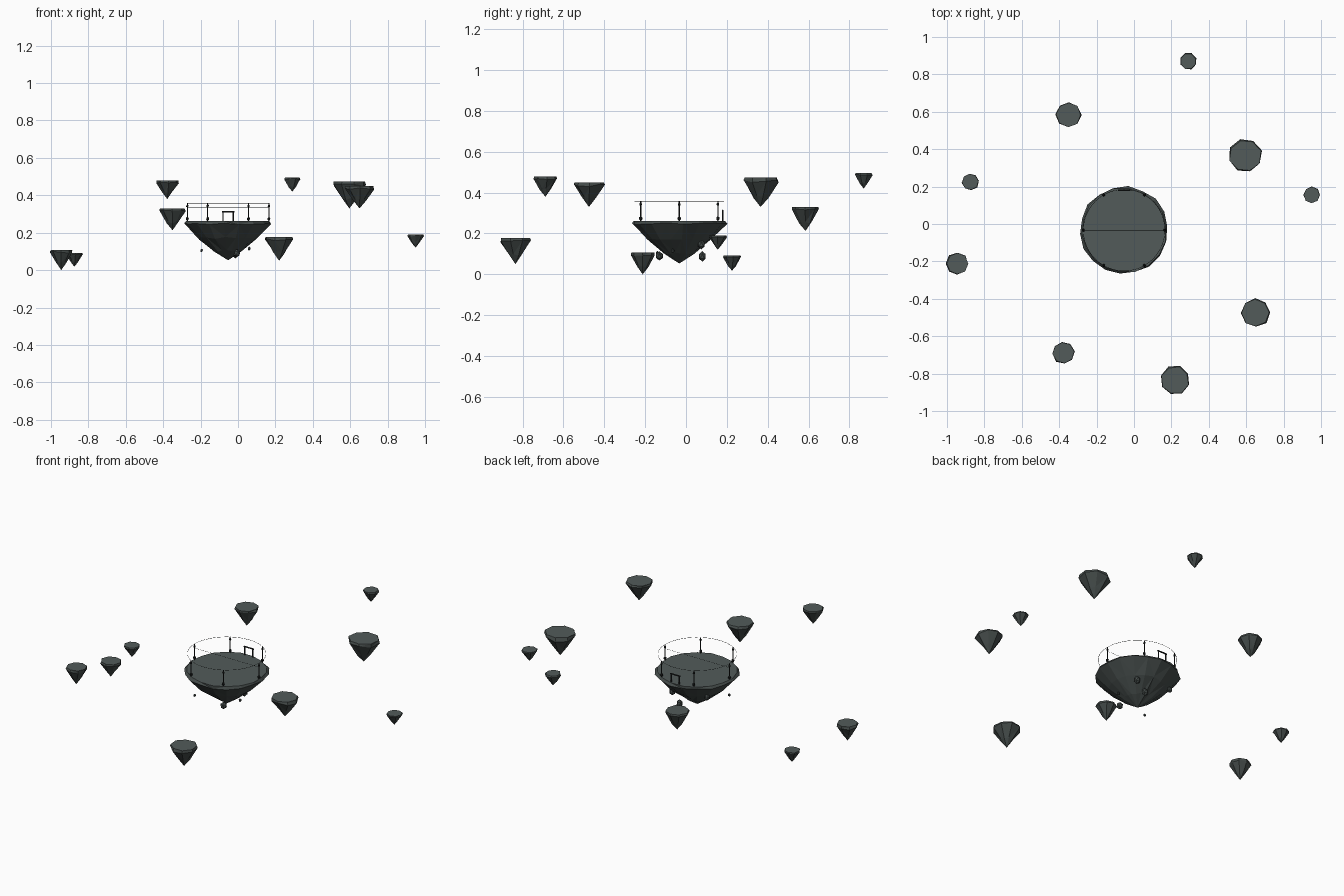
import bpy, bmesh, math, random
from mathutils import Vector

random.seed(4)
cube = bpy.data.objects.get("Cube")
if cube:
    bpy.data.objects.remove(cube)


def material(name, color):
    m = bpy.data.materials.new(name)
    m.use_nodes = True
    m.diffuse_color = (*color, 1)
    m.node_tree.nodes["Principled BSDF"].inputs["Base Color"].default_value = (*color, 1)
    return m


STONE = material("slate stone", (0.085, 0.105, 0.102))
ROCK = material("dark rock", (0.06, 0.073, 0.07))
METAL = material("black metal", (0.015, 0.018, 0.018))


def finish(name, bm, *mats):
    bmesh.ops.recalc_face_normals(bm, faces=bm.faces)
    mesh = bpy.data.meshes.new(name)
    bm.to_mesh(mesh)
    bm.free()
    for m in mats:
        mesh.materials.append(m)
    obj = bpy.data.objects.new(name, mesh)
    bpy.context.collection.objects.link(obj)
    return obj


def island(name, x, y, radius, top, bottom, sides, profile, rough):
    """Flat-topped rock tapering to a point, from (radius, height) fractions."""
    bm = bmesh.new()
    rings, height, turn = [], top - bottom, random.random()
    for i, (r, h) in enumerate(profile):
        ring = []
        for k in range(sides):
            a = math.tau * (k + turn) / sides
            rr = radius * r * (1 + random.uniform(-rough, rough))
            z = bottom + height * (h + (random.uniform(-rough, rough) if i else 0))
            ring.append(bm.verts.new((x + rr * math.cos(a), y + rr * math.sin(a), z)))
        rings.append(ring)
    bm.faces.new(rings[0])
    for up, low in zip(rings, rings[1:]):
        for k in range(sides):
            j = (k + 1) % sides
            bm.faces.new((up[k], up[j], low[j], low[k]))
    tip = bm.verts.new((x, y, bottom))
    for k in range(sides):
        bm.faces.new((rings[-1][k], rings[-1][(k + 1) % sides], tip))
    bmesh.ops.triangulate(bm, faces=[f for f in bm.faces if len(f.verts) == 4])
    bm.normal_update()
    for f in bm.faces:
        f.material_index = 0 if len(f.verts) > 4 else 1
    return finish(name, bm, STONE, ROCK)


def rod(name, a, b, radius, sides=6):
    a, b = Vector(a), Vector(b)
    bpy.ops.mesh.primitive_cylinder_add(vertices=sides, radius=radius,
                                        depth=(b - a).length, location=(a + b) / 2)
    o = bpy.context.object
    o.rotation_euler = (b - a).to_track_quat('Z', 'Y').to_euler()
    o.name = name
    o.data.materials.append(METAL)


def ball(name, loc, radius, mat, stretch=1.0):
    bpy.ops.mesh.primitive_ico_sphere_add(subdivisions=1, radius=radius, location=loc)
    o = bpy.context.object
    o.name = name
    o.scale.z = stretch
    o.data.materials.append(mat)


# Main platform
CX, CY, FLOOR = -0.053, -0.033, 0.262
island("main_island", CX, CY, 0.235, FLOOR, 0.053, 18,
       [(0.96, 1), (1, 0.93), (0.68, 0.57), (0.32, 0.24)], 0.025)

# Outlying floating islands: x, y, radius, top, bottom
outer = [(0.29, 0.87, 0.045, 0.495, 0.42), (-0.35, 0.585, 0.069, 0.33, 0.213),
         (0.595, 0.365, 0.09, 0.473, 0.33), (0.95, 0.155, 0.045, 0.19, 0.12),
         (-0.875, 0.225, 0.045, 0.092, 0.018), (-0.945, -0.212, 0.06, 0.108, 0.0),
         (-0.378, -0.688, 0.06, 0.478, 0.38), (0.22, -0.835, 0.078, 0.178, 0.05),
         (0.65, -0.475, 0.077, 0.45, 0.33)]
for i, spot in enumerate(outer):
    island(f"floating_island_{i + 1}", *spot, 8,
           [(0.95, 1), (1, 0.88), (0.45, 0.36)], 0.05)

# Lamp posts around the platform
RAIL = 0.218
for i in range(6):
    a = math.tau * i / 6
    x, y = CX + RAIL * math.cos(a), CY + RAIL * math.sin(a)
    rod(f"post_{i + 1}", (x, y, FLOOR - 0.005), (x, y, 0.358), 0.0028)
    ball(f"post_base_{i + 1}", (x, y, FLOOR + 0.012), 0.009, METAL, 1.3)
    ball(f"post_lamp_{i + 1}", (x, y, 0.343), 0.007, METAL, 1.3)

# Thin ring wire and the wire across the middle
bpy.ops.mesh.primitive_torus_add(location=(CX, CY, 0.358), major_radius=RAIL,
                                 minor_radius=0.001, major_segments=48, minor_segments=4)
bpy.context.object.name = "ring_wire"
bpy.context.object.data.materials.append(METAL)
rod("cross_wire", (CX - RAIL, CY, 0.333), (CX + RAIL, CY, 0.333), 0.0008, 4)

# Gate at the back
GY = CY + 0.213
for side in (-1, 1):
    gx = CX + side * 0.027
    rod(f"gate_post_{'left' if side > 0 else 'right'}", (gx, GY, FLOOR - 0.01), (gx, GY, 0.312), 0.004)
rod("gate_beam", (CX - 0.033, GY, 0.312), (CX + 0.033, GY, 0.312), 0.0045)

# Loose rocks hanging below the platform
rocks = [(-0.195, 0.075, 0.172, 0.016, 1.2), (-0.195, -0.14, 0.105, 0.008, 1.2),
         (-0.013, 0.08, 0.088, 0.019, 1.35), (-0.006, -0.13, 0.09, 0.02, 1.1),
         (0.06, -0.065, 0.115, 0.009, 1.2), (0.04, 0.075, 0.147, 0.019, 1.3)]
for i, (x, y, z, r, s) in enumerate(rocks):
    ball(f"loose_rock_{i + 1}", (x, y, z), r, ROCK, s)
